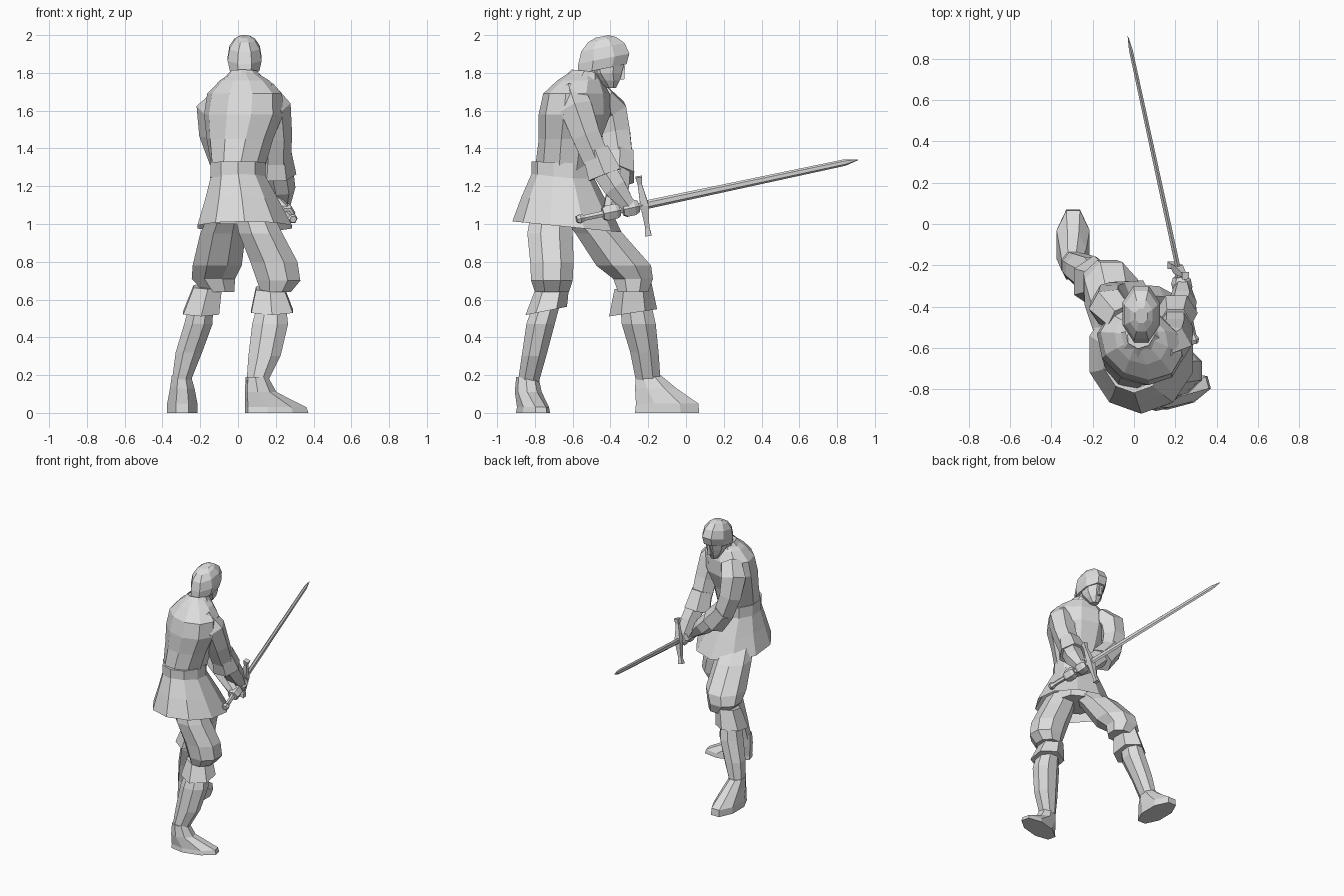
import bpy, bmesh, math
from mathutils import Vector, Matrix

default = bpy.data.objects.get("Cube")
if default:
    bpy.data.objects.remove(default, do_unlink=True)

# Single plain grey for the whole figure
grey = bpy.data.materials.new("plain_grey")
grey.use_nodes = True
shade = (.72, .72, .72, 1)
grey.diffuse_color = shade
grey.node_tree.nodes["Principled BSDF"].inputs["Base Color"].default_value = shade


def skin(name, rings, caps=True):
    """Bridge a list of point rings into one flat-shaded mesh object."""
    bm = bmesh.new()
    loops = [[bm.verts.new(point) for point in ring] for ring in rings]
    count = len(loops[0])
    for low, high in zip(loops, loops[1:]):
        for i in range(count):
            j = (i + 1) % count
            bm.faces.new((low[i], low[j], high[j], high[i]))
    if caps:
        bm.faces.new(loops[0][::-1])
        bm.faces.new(loops[-1])
    bmesh.ops.recalc_face_normals(bm, faces=bm.faces)
    mesh = bpy.data.meshes.new(name)
    bm.to_mesh(mesh)
    bm.free()
    mesh.materials.append(grey)
    obj = bpy.data.objects.new(name, mesh)
    bpy.context.collection.objects.link(obj)


def circle(sides):
    """Unit polygon with flat sides facing the axes."""
    grow = 1 / math.cos(math.pi / sides)
    angles = [(i + .5) * math.tau / sides for i in range(sides)]
    return [(math.cos(a) * grow, math.sin(a) * grow) for a in angles]


def loft(name, sections, sides=8, turn=0, lean=0, caps=True, place=Matrix()):
    """Horizontal sections (x, y, z, half width, half depth), turned about z."""
    spin = Matrix.Rotation(math.radians(turn), 3, 'Z')
    rings = []
    for x, y, z, width, depth in sections:
        ring = []
        for c, s in circle(sides):
            offset = spin @ Vector((c * width, s * depth, 0))
            offset.z = lean * offset.y
            ring.append(place @ (Vector((x, y, z)) + offset))
        rings.append(ring)
    skin(name, rings, caps)


def limb(name, path, sides=6):
    """Sections (x, y, z, radius) set square to the path they follow."""
    spots = [Vector(p[:3]) for p in path]
    rings = []
    for i, spot in enumerate(spots):
        ahead = spots[min(i + 1, len(spots) - 1)] - spots[max(i - 1, 0)]
        side = ahead.cross(Vector((1, 0, 0))).normalized()
        other = ahead.cross(side).normalized()
        radius = path[i][3]
        rings.append([spot + (side * c + other * s) * radius
                      for c, s in circle(sides)])
    skin(name, rings)


# Torso, twisted so that one shoulder leads
loft("torso", [(0, -.65, 1.28, .13, .15), (.01, -.615, 1.45, .175, .15),
               (.03, -.59, 1.58, .21, .17), (.035, -.58, 1.69, .2, .155),
               (.035, -.56, 1.76, .13, .11), (.03, -.55, 1.805, .06, .06)],
     sides=10, turn=-30)
loft("collar", [(.03, -.55, 1.75, .115, .105), (.03, -.53, 1.81, .065, .07)],
     turn=-30, lean=-.1, caps=False)
loft("belt", [(0, -.65, 1.245, .147, .16), (0, -.65, 1.325, .145, .16)],
     sides=10, lean=-.04)
loft("tunic_skirt", [(0, -.65, 1.26, .14, .155), (.02, -.64, 1.12, .195, .22),
                     (.035, -.63, .985, .25, .275)],
     sides=10, lean=-.1, caps=False)
loft("hips", [(.02, -.62, 1, .14, .13), (0, -.64, 1.2, .12, .13)], turn=-30)

# Head
limb("neck", [(.025, -.55, 1.73, .06), (.03, -.46, 1.84, .055)])
loft("face", [(.035, -.395, 1.72, .025, .025), (.035, -.405, 1.76, .05, .055),
              (.035, -.42, 1.8, .065, .08), (.035, -.42, 1.87, .07, .1)])
loft("nose", [(.035, -.345, 1.765, .015, .018), (.035, -.335, 1.84, .008, .012)],
     sides=4)
loft("hair_cap", [(.035, -.445, 1.82, .078, .13), (.035, -.435, 1.875, .09, .135),
                  (.035, -.44, 1.935, .08, .115), (.035, -.445, 1.975, .055, .075),
                  (.035, -.445, 1.993, .03, .035)], lean=.2)

# Leading leg
loft("front_thigh", [(-.05, -.57, 1.06, .1, .1), (-.08, -.46, .95, .12, .125),
                     (-.11, -.33, .78, .13, .145), (-.13, -.28, .71, .115, .105),
                     (-.1, -.28, .64, .08, .08)])
loft("front_knee_cuff", [(-.16, -.28, .67, .075, .085),
                         (-.195, -.28, .53, .095, .11)], sides=6, lean=.15)
loft("front_calf", [(-.19, -.27, .6, .06, .08), (-.21, -.25, .47, .075, .09),
                    (-.26, -.22, .32, .07, .075), (-.3, -.2, .17, .05, .065)])
loft("front_foot", [(-.3, -.2, .2, .05, .065), (-.295, -.16, .13, .065, .11),
                    (-.295, -.1, .05, .08, .165), (-.295, -.1, 0, .08, .17)])

# Trailing leg, foot turned out
loft("back_thigh", [(.08, -.71, 1.06, .1, .11), (.12, -.72, .95, .115, .12),
                    (.19, -.71, .8, .125, .115), (.215, -.71, .7, .115, .11),
                    (.2, -.71, .64, .08, .09)])
loft("back_knee_cuff", [(.17, -.71, .66, .075, .08),
                        (.18, -.74, .54, .11, .095)], sides=6, lean=.2)
loft("back_calf", [(.18, -.73, .6, .07, .07), (.17, -.77, .47, .095, .075),
                   (.14, -.805, .3, .085, .065), (.1, -.835, .16, .055, .055)])
loft("back_foot", [(.1, -.84, .19, .055, .055), (.12, -.835, .11, .08, .065),
                   (.2, -.81, .03, .16, .07), (.205, -.81, 0, .165, .075)],
     turn=15)

# Arms with flared cuffs, both reaching the grip
limb("right_sleeve", [(.12, -.61, 1.7, .07), (.185, -.58, 1.61, .085),
                      (.2, -.53, 1.47, .075), (.2, -.475, 1.34, .07)])
limb("right_cuff", [(.2, -.48, 1.39, .07), (.205, -.43, 1.26, .09)])
limb("right_forearm", [(.21, -.47, 1.34, .065), (.235, -.375, 1.19, .06),
                       (.235, -.3, 1.09, .035)])
limb("left_sleeve", [(-.06, -.46, 1.67, .07), (-.125, -.4, 1.6, .085),
                     (-.12, -.37, 1.48, .075), (-.075, -.35, 1.34, .068)])
limb("left_cuff", [(-.09, -.35, 1.37, .07), (.01, -.355, 1.25, .08)])
limb("left_forearm", [(-.08, -.35, 1.36, .06), (.1, -.36, 1.19, .055),
                      (.25, -.41, 1.07, .03)])

# Sword: guard, grip, blade, then the fists closed around the grip
guard = Vector((.215, -.22, 1.1))
tip = Vector((-.03, .91, 1.34))
aim = (tip - guard).normalized()
length = (tip - guard).length
frame = Matrix.Translation(guard) @ aim.to_track_quat('Z', 'Y').to_matrix().to_4x4()
loft("blade", [(0, 0, 0, .012, .02), (0, 0, length * .94, .009, .015),
               (0, 0, length, .001, .002)], sides=6, place=frame)
limb("guard", [(.25, -.25, 1.25, .018), (.24, -.245, 1.21, .011),
               (.215, -.22, 1.1, .022), (.19, -.205, .98, .011),
               (.18, -.2, .94, .018)], sides=4)


def along_grip(name, stations):
    """Round part on the sword axis: (distance behind guard, radius)."""
    limb(name, [(*(guard - aim * back), radius) for back, radius in stations])


along_grip("grip", [(0, .018), (.33, .015)])
along_grip("pommel", [(.33, .014), (.355, .024), (.375, .016)])
along_grip("right_fist", [(.035, .03), (.06, .042), (.1, .042), (.12, .03)])
along_grip("left_fist", [(.14, .03), (.16, .04), (.21, .04), (.23, .03)])
